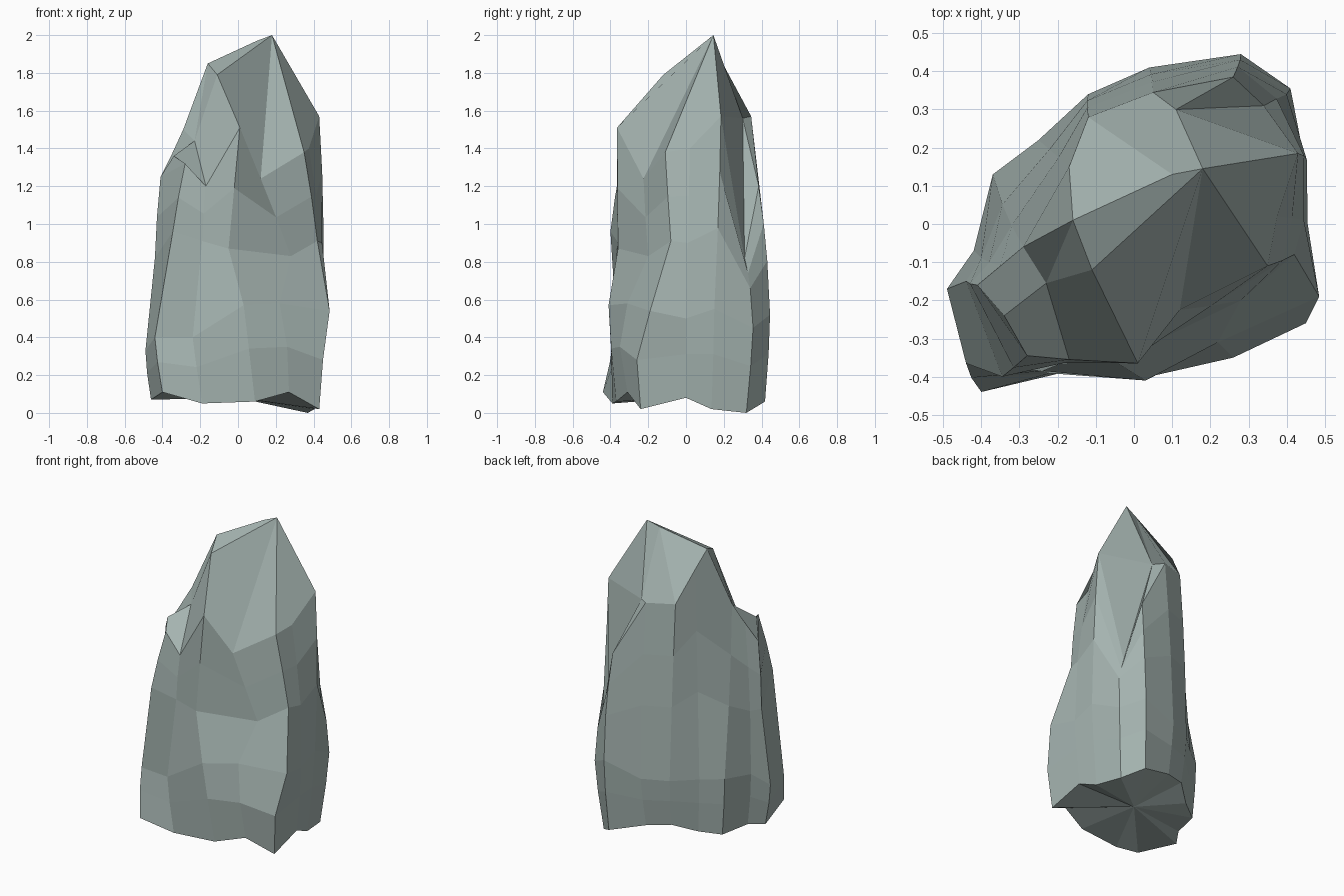
import bpy, bmesh
from mathutils import Vector

if "Cube" in bpy.data.objects:
    bpy.data.objects.remove(bpy.data.objects["Cube"])

# Widest ring of the boulder, 15 columns counter-clockwise from front left
waist = [(-.44, -.365, .40), (-.24, -.385, .40), (.03, -.41, .57), (.22, -.31, .58),
         (.485, -.19, .54), (.455, 0, .50), (.45, .15, .55), (.41, .355, .45),
         (.28, .445, .52), (.04, .41, .45), (-.12, .34, .45), (-.25, .22, .45),
         (-.37, .13, .45), (-.42, -.07, .42), (-.49, -.17, .33)]

# Broken upper rim, same columns; column 7 is the deep cleft at the back right
rim = [(-.28, -.345, 1.32), (-.17, -.355, 1.20), (.01, -.365, 1.51), (.12, -.225, 1.24),
       (.35, -.11, 1.38), (.375, .02, 1.40), (.43, .185, 1.57), (.34, .31, .82),
       (.26, .385, 1.20), (.05, .345, 1.57), (-.12, .28, 1.58), (-.17, .15, 1.77),
       (-.29, -.06, 1.50), (-.35, -.11, 1.37), (-.41, -.16, 1.25)]

# Columns that stray from the straight line between waist and rim
ribs = {0: (-.345, -.40, .96), 1: (-.19, -.365, .91), 2: (-.05, -.36, .87),
        3: (.28, -.20, .83), 4: (.42, -.08, .91), 5: (.445, .01, .9),
        7: (.40, .34, .66), 14: (-.44, -.15, .82)}

# Foot: inward scale and height of each column, with a few flared corners
foot = [(1, .11), (.97, .05), (.93, .06), (.9, .11), (.9, .02), (.93, .08), (.9, .02),
        (.9, 0), (.94, .06), (.88, .13), (.9, .15), (.92, .10), (.94, .08), (.95, .09),
        (.94, .07)]
flares = {0: (-.40, -.44, .11), 1: (-.19, -.39, .05), 2: (.09, -.37, .06),
          3: (.27, -.31, .11), 4: (.43, -.24, .02)}

bm = bmesh.new()
n = len(waist)


def ring(points, changes={}):
    return [bm.verts.new(changes.get(i, p)) for i, p in enumerate(points)]


def mix(lower, upper, t, swell=1.0):
    pts = [Vector(a).lerp(Vector(b), t) for a, b in zip(lower, upper)]
    return [(p.x * swell, p.y * swell, p.z) for p in pts]


# Side walls
feet = [flares.get(i, (p[0] * s, p[1] * s, z)) for i, (p, (s, z)) in enumerate(zip(waist, foot))]
chest = [ribs.get(i, p) for i, p in enumerate(mix(waist, rim, .42, 1.025))]
low, top = ring(feet), ring(rim)
rings = [low, ring(mix(feet, waist, .55, 1.01), {3: (.26, -.35, .35), 4: (.45, -.26, .28)}),
         ring(waist), ring(chest), ring(mix(chest, rim, .5, 1.01), {2: (-.02, -.363, 1.19)}), top]
for a, b in zip(rings, rings[1:]):
    for i in range(n):
        j = (i + 1) % n
        bm.faces.new((a[i], a[j], b[j], b[i]))

# Underside
centre = bm.verts.new((0, 0, .08))
for i in range(n):
    bm.faces.new((low[(i + 1) % n], low[i], centre))

# Crown: peak, ridge, shoulder, small front-left ledge and back cleft
peak, ridge, shoulder, brow, ledge, ledge_back, notch = ring(
    [(.18, .145, 2), (.10, .13, 1.97), (-.16, .01, 1.85), (-.11, -.12, 1.79),
     (-.34, -.24, 1.36), (-.23, -.155, 1.44), (.11, .30, 1.56)])
t = top
for f in [(peak, brow, t[2], t[3]), (peak, t[3], t[4]), (peak, t[4], t[5], t[6]),
          (peak, t[6], notch), (t[6], t[7], notch), (notch, t[7], t[8]),
          (notch, t[8], t[9]), (peak, notch, ridge), (ridge, notch, t[9], t[10]),
          (ridge, t[10], t[11], shoulder), (peak, ridge, shoulder, brow),
          (shoulder, t[11], t[12]), (shoulder, t[12], ledge_back),
          (shoulder, ledge_back, brow), (brow, ledge_back, t[1], t[2]),
          (ledge, t[0], t[1], ledge_back), (ledge, t[14], t[0]),
          (ledge, ledge_back, t[12], t[13], t[14])]:
    bm.faces.new(f)

bmesh.ops.recalc_face_normals(bm, faces=bm.faces)
mesh = bpy.data.meshes.new("rock_pillar")
bm.to_mesh(mesh)
bm.free()
stone = bpy.data.materials.new("stone")
stone.diffuse_color = (.38, .46, .44, 1)
stone.use_nodes = True
stone.node_tree.nodes["Principled BSDF"].inputs["Base Color"].default_value = stone.diffuse_color
mesh.materials.append(stone)
bpy.context.collection.objects.link(bpy.data.objects.new("rock_pillar", mesh))
